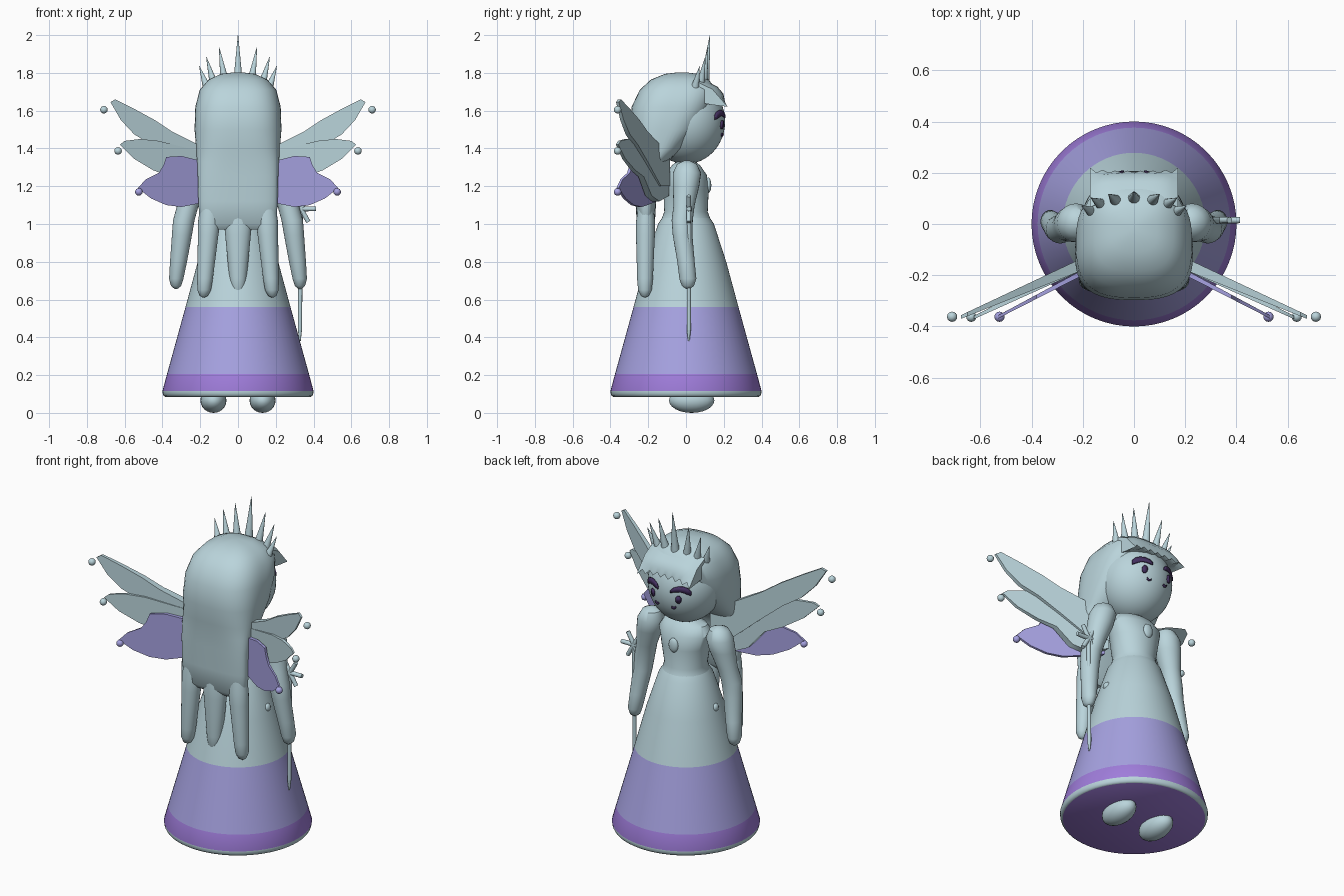
import bpy, bmesh, math
from mathutils import Vector, Matrix

cube = bpy.data.objects.get("Cube")
if cube:
    bpy.data.objects.remove(cube)


def make_material(name, rgb):
    m = bpy.data.materials.new(name)
    m.use_nodes = True
    m.diffuse_color = (*rgb, 1)
    m.node_tree.nodes["Principled BSDF"].inputs["Base Color"].default_value = (*rgb, 1)
    return m


PALE = make_material("pale ice", (.49, .66, .71))
LAVENDER = make_material("lavender", (.38, .36, .75))
PURPLE = make_material("purple", (.35, .205, .71))
DARK = make_material("dark plum", (.06, .03, .12))
parts = []


def finish(bm, name, *mats):
    bmesh.ops.recalc_face_normals(bm, faces=bm.faces)
    mesh = bpy.data.meshes.new(name)
    bm.to_mesh(mesh)
    bm.free()
    for m in mats:
        mesh.materials.append(m)
    ob = bpy.data.objects.new(name, mesh)
    bpy.context.collection.objects.link(ob)
    parts.append(ob)
    return ob


def loft(name, sections, power=2, sides=40, mats=(PALE,), rule=None):
    """Skin a stack of horizontal superellipses (x, y, z, rx, ry)."""
    bm = bmesh.new()
    rings = []
    for x, y, z, rx, ry in sections:
        ring = []
        for i in range(sides):
            a = math.tau * i / sides
            c, s = math.cos(a), math.sin(a)
            k = (abs(c) ** power + abs(s) ** power) ** (-1 / power)
            ring.append(bm.verts.new((x + rx * c * k, y + ry * s * k, z)))
        rings.append(ring)
    for a, b in zip(rings, rings[1:]):
        for i in range(sides):
            j = (i + 1) % sides
            bm.faces.new((a[i], a[j], b[j], b[i]))
    bm.faces.new(rings[0])
    bm.faces.new(rings[-1])
    if rule:
        for f in bm.faces:
            f.material_index = rule(f.calc_center_median().z)
    return finish(bm, name, *mats)


def ball(name, centre, radii, mat=PALE, seg=24):
    bm = bmesh.new()
    bmesh.ops.create_uvsphere(bm, u_segments=seg, v_segments=seg // 2, radius=1)
    bmesh.ops.transform(bm, matrix=Matrix.Translation(centre) @ Matrix.Diagonal((*radii, 1)), verts=bm.verts)
    return finish(bm, name, mat)


def rod(name, start, end, r1, r2, sides=12):
    a, b = Vector(start), Vector(end)
    bm = bmesh.new()
    bmesh.ops.create_cone(bm, cap_ends=True, segments=sides, radius1=r1, radius2=r2, depth=(b - a).length)
    turn = (b - a).to_track_quat("Z", "Y").to_matrix().to_4x4()
    bmesh.ops.transform(bm, matrix=Matrix.Translation((a + b) / 2) @ turn, verts=bm.verts)
    return finish(bm, name, PALE)


# Skirt: purple underside, pale hem, then bands by height
def skirt_rule(z):
    if z < .086:
        return 2
    return 0 if z < .116 else 2 if z < .205 else 1 if z < .56 else 0


loft("skirt", [(0, 0, z, r, r) for z, r in
               [(.085, .385), (.09, .393), (.1, .398), (.116, .4), (.205, .376), (.56, .278),
                (.8, .213), (1.0, .148), (1.05, .115)]],
     sides=64, mats=(PALE, LAVENDER, PURPLE), rule=skirt_rule)

# Bodice, neck and brooch
loft("bodice", [(0, 0, 1.0, .14, .14), (0, 0, 1.03, .128, .128), (0, 0, 1.065, .118, .115), (0, 0, 1.18, .14, .12),
                (0, 0, 1.26, .16, .11), (0, 0, 1.31, .13, .075), (0, 0, 1.33, .055, .05), (0, 0, 1.42, .05, .05)])
ball("brooch", (0, .118, 1.205), (.03, .016, .042))

# Head
HEAD_Z, HEAD_R, HEAD_H = 1.543, .207, .225
ball("head", (0, 0, HEAD_Z), (HEAD_R, HEAD_R, HEAD_H), seg=48)

# Hair: cap flowing into a back curtain, given as z, half width, front y, back y
HAIR = [(1.803, .02, .0, -.04), (1.795, .09, .06, -.11), (1.765, .155, .12, -.185), (1.71, .203, .16, -.245),
        (1.62, .226, .14, -.288), (1.5, .23, .075, -.297), (1.4, .222, -.01, -.285), (1.33, .217, -.1, -.278),
        (1.25, .213, -.15, -.273), (1.12, .21, -.158, -.268), (1.0, .203, -.165, -.26), (.97, .18, -.19, -.235)]
loft("hair", [(0, (f + b) / 2, z, w, (f - b) / 2) for z, w, f, b in HAIR], power=2.8, sides=56)
for name, x0, x1, w in [("hair_strand_right", -.145, -.182, .064), ("hair_strand_middle", 0, 0, .085),
                        ("hair_strand_left", .145, .182, .064)]:
    loft(name, [(x0 + (x1 - x0) * t, -.213 - .005 * t, 1.12 - .51 * t, (w * (1 - t) + .036 * t) * s, ry * s)
                for t, s, ry in [(0, .8, .045), (.2, 1, .05), (.35, 1, .05), (.55, 1, .046), (.8, 1, .042),
                                 (.92, .95, .038), (.98, .6, .036), (1, .1, .036)]], sides=24)

# Solid jagged fringe over the brow, a closed section swept across
bm = bmesh.new()
COLS = 14
rows = []
for y, z, tooth in [(.09, 1.765, 0), (.165, 1.728, 0), (.198, 1.69, 0), (.2, 1.658, 1), (.17, 1.645, 0), (.08, 1.66, 0)]:
    row = []
    for i in range(COLS + 1):
        u = 2 * i / COLS - 1
        corner = abs(u) ** 4
        tip = tooth * (1 - i % 2)
        row.append(bm.verts.new((.172 * u, y + .02 * tip * (.4 + .6 * corner) - .025 * corner * (1 - tooth),
                                 z - .022 * tip - .015 * corner)))
    rows.append(row)
for a, b in zip(rows, rows[1:] + rows[:1]):
    for i in range(COLS):
        bm.faces.new((a[i], a[i + 1], b[i + 1], b[i]))
for end in (0, -1):
    bm.faces.new([row[end] for row in rows])
finish(bm, "fringe", PALE)

# Crown of spikes
for x, y, z, tx, tz in [(0, .10, 1.76, 0, 2.0), (.07, .09, 1.75, .1, 1.935), (.125, .075, 1.73, .168, 1.885),
                        (.16, .045, 1.71, .205, 1.835)]:
    for s in ((1, -1) if x else (1,)):
        rod("crown_spike", (s * x, y, z), (s * tx, y + .027, tz), .024, .001)


# Face marks: thin strips laid on the head
def face_mark(name, path):
    bm = bmesh.new()
    pairs = []
    for x, low, high in path:
        pair = []
        for z in (low, high):
            y = HEAD_R * math.sqrt(max(0, 1 - (x / HEAD_R) ** 2 - ((z - HEAD_Z) / HEAD_H) ** 2))
            pair.append(bm.verts.new((x, y + .004, z)))
        pairs.append(pair)
    for a, b in zip(pairs, pairs[1:]):
        bm.faces.new((a[0], b[0], b[1], a[1]))
    ob = finish(bm, name, DARK)
    mod = ob.modifiers.new("thickness", "SOLIDIFY")
    mod.thickness = .008
    mod.offset = 0


for s, side in ((1, "left"), (-1, "right")):
    face_mark("eyelash_" + side, [(s * x, lo, hi) for x, lo, hi in
              [(.04, 1.562, 1.576), (.055, 1.566, 1.592), (.08, 1.572, 1.602), (.105, 1.57, 1.602),
               (.125, 1.56, 1.594), (.142, 1.552, 1.575)]])
    face_mark("eye_" + side, [(s * x, 1.526 - h, 1.526 + h) for x, h in
              [(.07, .01), (.078, .022), (.09, .022), (.098, .01)]])
    face_mark("cheek_mark_" + side, [(s * x, z - .005, z + .005) for x, z in
                                     [(.043, 1.474), (.055, 1.468), (.067, 1.477)]])

    # Arms, hip buttons and feet
    loft("arm_" + side, [(s * x, y, z, rx, ry) for x, y, z, rx, ry in
         [(.22, .005, 1.335, .015, .015), (.222, .005, 1.318, .052, .052), (.226, .005, 1.27, .075, .075),
          (.24, 0, 1.2, .072, .07), (.265, -.01, 1.1, .057, .056), (.287, -.02, 1.02, .057, .056),
          (.297, -.018, .94, .053, .052), (.315, 0, .8, .045, .046), (.327, .01, .71, .038, .045),
          (.328, .01, .672, .027, .032), (.328, .01, .655, .006, .008)]], sides=24)
    ball("hip_button_" + side, (s * .19, 0, .84), (.02, .025, .025), seg=16)
    ball("foot_" + side, (s * .13, .03, .066), (.069, .12, .066))

    # Wings: three lobes swept backwards, thinning towards the tip, each with a bead
    lobes = [
        ("upper_wing_", PALE, .18, .40, .05, (.71, 1.605),
         [(.1, 1.36), (.21, 1.42), (.35, 1.49), (.44, 1.55), (.55, 1.61), (.65, 1.66), (.675, 1.645),
          (.62, 1.55), (.55, 1.475), (.46, 1.42), (.35, 1.33), (.2, 1.2), (.1, 1.2)]),
        ("middle_wing_", PALE, .18, .45, .04, (.635, 1.387),
         [(.1, 1.36), (.3, 1.41), (.42, 1.44), (.52, 1.45), (.6, 1.44), (.625, 1.42), (.55, 1.345),
          (.45, 1.285), (.36, 1.25), (.28, 1.15), (.2, 1.12), (.1, 1.15)]),
        ("lower_wing_", LAVENDER, .2, .51, .015, (.525, 1.17),
         [(.1, 1.3), (.22, 1.34), (.3, 1.36), (.38, 1.355), (.395, 1.31), (.42, 1.27), (.49, 1.235),
          (.53, 1.19), (.46, 1.135), (.38, 1.1), (.3, 1.09), (.2, 1.11), (.1, 1.13)])]
    for name, mat, root, slope, thick, bead, outline in lobes:
        bm = bmesh.new()
        face = bm.faces.new([bm.verts.new((s * x, -root - slope * (x - .2), z)) for x, z in outline])
        ext = bmesh.ops.extrude_face_region(bm, geom=[face])
        for v in ext["geom"]:
            if isinstance(v, bmesh.types.BMVert):
                v.co.y += .012 + thick * max(0, 1 - abs(v.co.x) / bead[0])
        finish(bm, name + side, mat)
        ball(name + "bead_" + side, (s * bead[0], -.362, bead[1]), (.02, .02, .02), mat, 16)

# Wand with a snowflake head
WX, WY, WZ = .333, .015, 1.08
rod("wand_tip", (WX - .005, WY, .38), (WX - .005, WY, .44), .004, .011)
rod("wand_shaft", (WX - .005, WY, .44), (WX, WY, WZ), .011, .011)
for i in range(6):
    a = math.tau * i / 6
    rod("snowflake_spoke", (WX, WY, WZ), (WX + .08 * math.cos(a), WY, WZ + .08 * math.sin(a)), .013, .012)

# Smooth shading with crisp edges
bpy.ops.object.select_all(action="DESELECT")
for ob in parts:
    ob.select_set(True)
bpy.context.view_layer.objects.active = parts[0]
bpy.ops.object.shade_smooth_by_angle(angle=math.radians(40))
